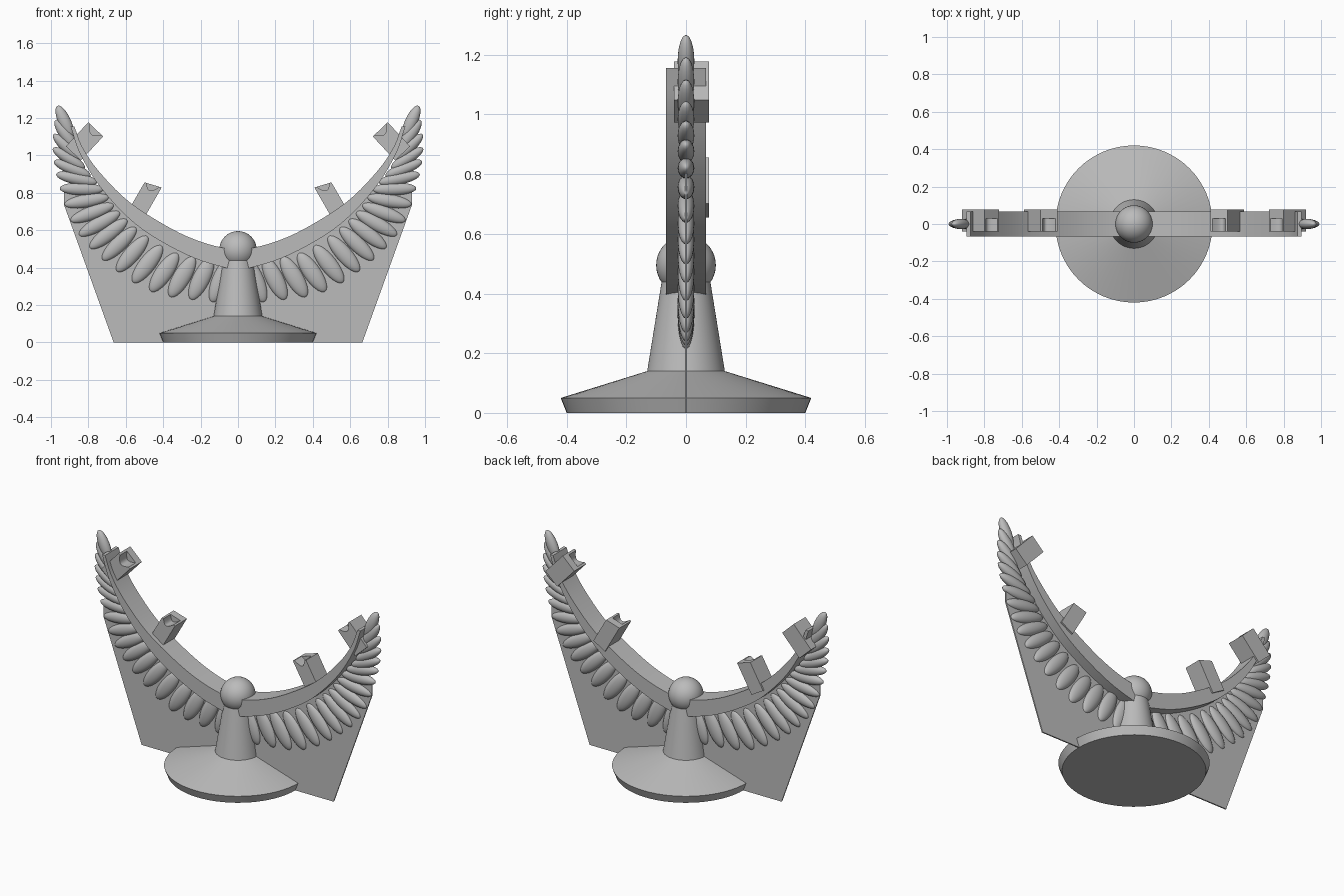
import bpy, bmesh, math
from mathutils import Vector, Matrix

cube = bpy.data.objects.get("Cube")
if cube:
    bpy.data.objects.remove(cube, do_unlink=True)

grey = bpy.data.materials.new("plain_grey")
grey.use_nodes = True
grey.diffuse_color = (0.5, 0.5, 0.5, 1)
grey.node_tree.nodes["Principled BSDF"].inputs["Base Color"].default_value = (0.5, 0.5, 0.5, 1)


def finish(name, bm, angle=30):
    bmesh.ops.recalc_face_normals(bm, faces=bm.faces)
    mesh = bpy.data.meshes.new(name)
    bm.to_mesh(mesh)
    bm.free()
    mesh.materials.append(grey)
    obj = bpy.data.objects.new(name, mesh)
    bpy.context.collection.objects.link(obj)
    bpy.ops.object.select_all(action="DESELECT")
    obj.select_set(True)
    bpy.context.view_layer.objects.active = obj
    bpy.ops.object.shade_smooth_by_angle(angle=math.radians(angle))
    return obj


def prism(name, outline, y0, y1, side):
    """Extrude an x-z outline from y0 to y1, on the chosen side."""
    bm = bmesh.new()
    face = bm.faces.new([bm.verts.new((side * x, y0, z)) for x, z in outline])
    new = bmesh.ops.extrude_face_region(bm, geom=[face])["geom"]
    bmesh.ops.translate(bm, vec=(0, y1 - y0, 0),
                        verts=[g for g in new if isinstance(g, bmesh.types.BMVert)])
    return finish(name, bm)


def sample(keys, t):
    """Smooth interpolation through keys, t from 0 to 1."""
    keys = [Vector(k) for k in keys]
    f = t * (len(keys) - 1)
    i = min(int(f), len(keys) - 2)
    u = f - i
    a, b = keys[i], keys[i + 1]
    before = keys[i - 1] if i else 2 * a - b
    after = keys[i + 2] if i + 2 < len(keys) else 2 * b - a
    return 0.5 * (2 * a + (b - before) * u + (2 * before - 5 * a + 4 * b - after) * u * u
                  + (3 * a - before - 3 * b + after) * u ** 3)


def curve(keys, n=28):
    return [sample(keys, i / n) for i in range(n + 1)]


# Round foot and tapered post
bm = bmesh.new()
profile = [(0, 0), (0.4, 0), (0.42, 0.05), (0.13, 0.14), (0.08, 0.45), (0, 0.45)]
verts = [bm.verts.new((r, 0, z)) for r, z in profile]
edges = [bm.edges.new(pair) for pair in zip(verts, verts[1:])]
bmesh.ops.spin(bm, geom=verts + edges, axis=(0, 0, 1), cent=(0, 0, 0),
               angle=2 * math.pi, steps=64)
bmesh.ops.remove_doubles(bm, verts=bm.verts, dist=0.0005)
finish("foot_and_post", bm, 15)

# Ball on the post
bm = bmesh.new()
bmesh.ops.create_uvsphere(bm, u_segments=40, v_segments=20, radius=0.1,
                          matrix=Matrix.Translation((0, 0, 0.495)))
finish("ball", bm)

inner = [(0.015, 0.49), (0.19, 0.535), (0.36, 0.61), (0.58, 0.75),
         (0.74, 0.91), (0.83, 1.04), (0.875, 1.155)]
outer = [(0.015, 0.385), (0.22, 0.445), (0.42, 0.545), (0.58, 0.66),
         (0.74, 0.835), (0.845, 1.01), (0.895, 1.155)]

# Feather keys: tip x, tip z, pointing angle, length, half width
feather_keys = [(0.14, 0.215, -68, 0.25, 0.047), (0.45, 0.265, -56, 0.25, 0.047),
                (0.70, 0.42, -46, 0.25, 0.042), (0.875, 0.61, -25, 0.25, 0.038),
                (0.96, 0.85, 5, 0.23, 0.034), (0.99, 1.05, 34, 0.2, 0.031),
                (0.965, 1.265, 66, 0.19, 0.034)]
FEATHERS = 18

# Bracket outlines: lower corner, direction across, direction along, width, lengths
brackets = {"lower": ((0.508, 0.655), -60, 0.093, 0.2, 0.178),
            "upper": ((0.84, 0.973), -47, 0.11, 0.175, 0.176)}

for side, word in ((1, "left"), (-1, "right")):
    # Curved arm, tapering to its tip
    prism(word + "_arm", curve(inner) + curve(outer)[::-1], -0.067, 0.067, side)

    # Thin backing panel below the arm
    edge = [p for p in curve(outer) if p.x < 0.74]
    panel = [(0, 0), (0.665, 0), (0.93, 0.735), (0.93, 0.815), (0.75, 0.84)]
    prism(word + "_panel", panel + edge[::-1] + [(0, 0.385)], -0.004, 0.004, side)

    # Fan of overlapping feathers
    bm = bmesh.new()
    for i in range(FEATHERS):
        x, z, angle, length, width = sample(feather_keys, i / (FEATHERS - 1))
        a = math.radians(angle)
        along = Vector((math.cos(a), 0, math.sin(a)))
        centre = Vector((x, 0, z)) - along * length / 2
        place = (Matrix.Diagonal((side, 1, 1, 1)) @ Matrix.Translation(centre)
                 @ Matrix.Rotation(-a, 4, "Y")
                 @ Matrix.Diagonal((length / 2, 0.028, width, 1)))
        # Poles of the sphere lie along the feather
        bmesh.ops.create_uvsphere(bm, u_segments=20, v_segments=14, radius=1,
                                  matrix=place @ Matrix.Rotation(math.pi / 2, 4, "Y"))
    finish(word + "_feathers", bm, 60)

    # Support brackets: a flat back wall and a hollowed front cradle
    for level, (corner, turn, width, len_a, len_b) in brackets.items():
        a = math.radians(-turn)
        along = Vector((-math.cos(a), math.sin(a)))
        across = Vector((math.sin(a), math.cos(a)))
        base = Vector(corner)

        def at(u, drop=0):
            return base + across * width * u + along * (len_a + (len_b - len_a) * u - drop)

        foot = [base + across * width, base]
        prism(f"{word}_{level}_bracket_wall", foot + [at(0), at(1)], 0.03, 0.077, side)
        hollow = [at(0.12 + 0.76 * k / 12, 0.035 * math.sin(math.pi * k / 12))
                  for k in range(13)]
        prism(f"{word}_{level}_bracket_cradle", foot + [at(0)] + hollow + [at(1)],
              -0.04, 0.03, side)
